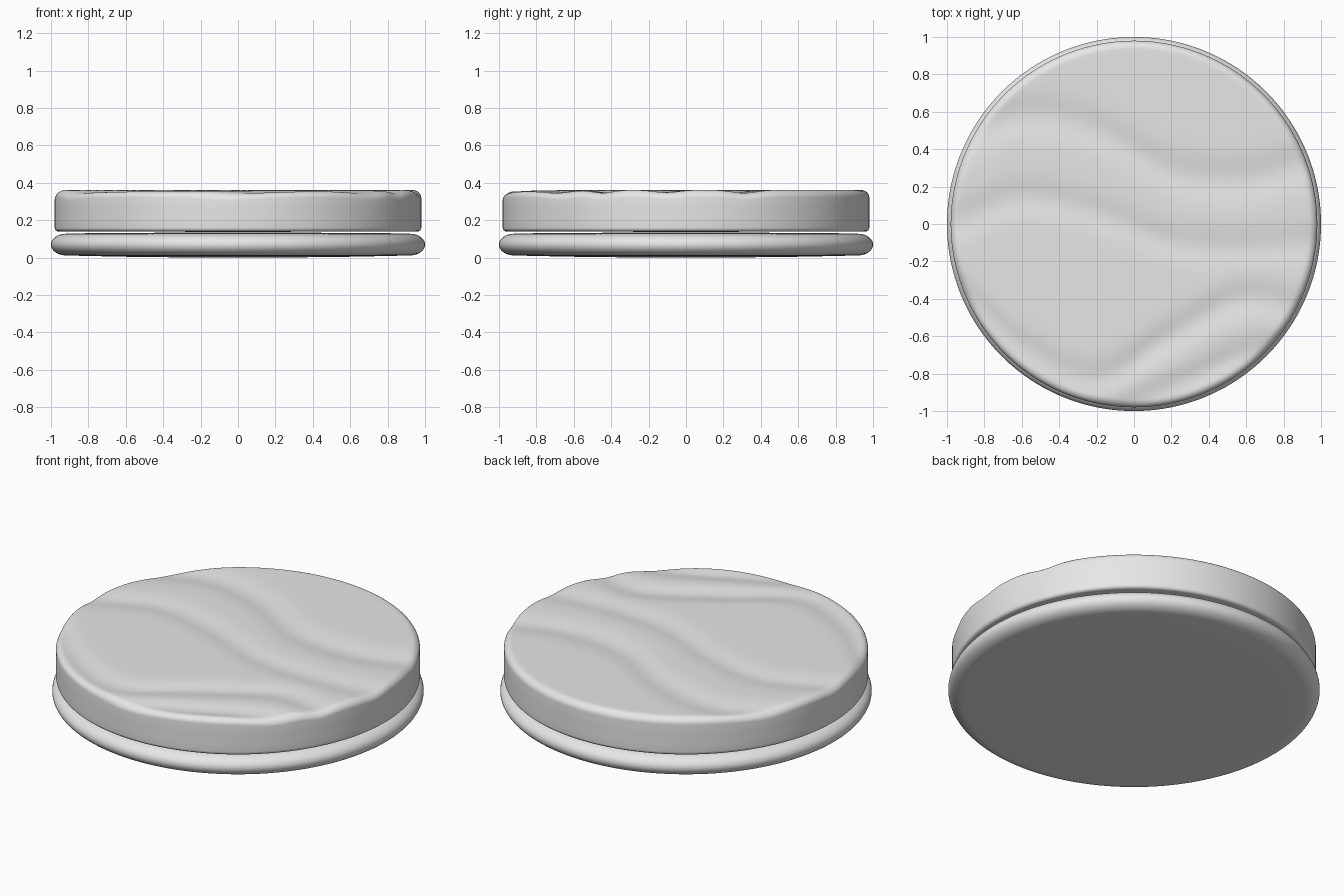
import bpy, bmesh, math

cube = bpy.data.objects.get("Cube")
if cube:
    bpy.data.objects.remove(cube)

SEGMENTS = 160

grey = bpy.data.materials.new("light grey")
grey.use_nodes = True
colour = (0.8, 0.8, 0.8, 1)
grey.diffuse_color = colour
grey.node_tree.nodes["Principled BSDF"].inputs["Base Color"].default_value = colour

# Wavy grooves: y at evenly spaced x from -1 to 1, then depth and width
GROOVES = [
    ((0.42, 0.58, 0.50, 0.28, 0.24, 0.34), 0.016, 0.10),
    ((0.00, 0.14, 0.06, -0.10, -0.13, -0.10), 0.013, 0.09),
    ((-0.32, -0.66, -0.83, -0.60, -0.40, -0.50), 0.016, 0.09),
    ((-1.30, -1.20, -1.04, -0.88, -0.70, -0.64), 0.016, 0.08),
]


def path_y(ys, x):
    """Smooth curve through evenly spaced values."""
    t = (min(max(x, -1), 1) + 1) / 2 * (len(ys) - 1)
    i = min(int(t), len(ys) - 2)
    t -= i
    a, b, c, d = (ys[min(max(k, 0), len(ys) - 1)] for k in range(i - 1, i + 3))
    return b + t * ((c - a) + t * (2*a - 5*b + 4*c - d + t * (3*(b - c) + d - a))) / 2


def dip(x, y):
    """Depth of the grooves below the flat top."""
    return sum(depth * math.exp(-((y - path_y(ys, x)) / width) ** 2)
               for ys, depth, width in GROOVES)


def lathe(name, profile, shape=None):
    """Spin a closed profile that starts and ends on the axis."""
    bm = bmesh.new()
    rings = []
    for r, z in profile:
        ring = []
        for s in range(SEGMENTS if r > 0 else 1):
            a = math.tau * s / SEGMENTS
            x, y = r * math.cos(a), r * math.sin(a)
            ring.append(bm.verts.new((x, y, shape(x, y, z) if shape else z)))
        rings.append(ring)
    for low, high in zip(rings, rings[1:]):
        for s in range(SEGMENTS):
            n = (s + 1) % SEGMENTS
            corners = [low[s % len(low)], low[n % len(low)],
                       high[n % len(high)], high[s % len(high)]]
            bm.faces.new(list(dict.fromkeys(corners)))
    bmesh.ops.recalc_face_normals(bm, faces=bm.faces)
    mesh = bpy.data.meshes.new(name)
    bm.to_mesh(mesh)
    bm.free()
    mesh.materials.append(grey)
    obj = bpy.data.objects.new(name, mesh)
    bpy.context.collection.objects.link(obj)
    bpy.ops.object.select_all(action="DESELECT")
    obj.select_set(True)
    bpy.context.view_layer.objects.active = obj
    bpy.ops.object.shade_smooth_by_angle(angle=math.radians(50))
    return obj


def arc(r, z, rx, rz, start, end, steps=8):
    """Rounded corner about a centre, angles in degrees."""
    angles = [math.radians(start + (end - start) * k / steps) for k in range(steps + 1)]
    return [(r + rx * math.cos(a), z + rz * math.sin(a)) for a in angles]


# Base disc with a bulging rounded rim
lathe("base_disc", [(0, 0), (0.5, 0.003), (0.8, 0.009)]
      + arc(0.92, 0.07, 0.08, 0.058, -90, 90, 20)
      + [(0.8, 0.131), (0.5, 0.133), (0, 0.135)])

# Lid with a rippled top: grooves only move the upper part
def ripple(x, y, z):
    return z - dip(x, y) * min(max((z - 0.27) / 0.06, 0), 1)

top_rings = [(0.93 * (1 - k / 40), 0.362) for k in range(1, 41)]
lathe("rippled_lid", [(0, 0.138), (0.5, 0.139), (0.9, 0.14)]
      + arc(0.96, 0.16, 0.02, 0.02, -90, 0, 6)
      + [(0.98, 0.2), (0.98, 0.26)]
      + arc(0.935, 0.322, 0.045, 0.04, 0, 90) + top_rings, ripple)
